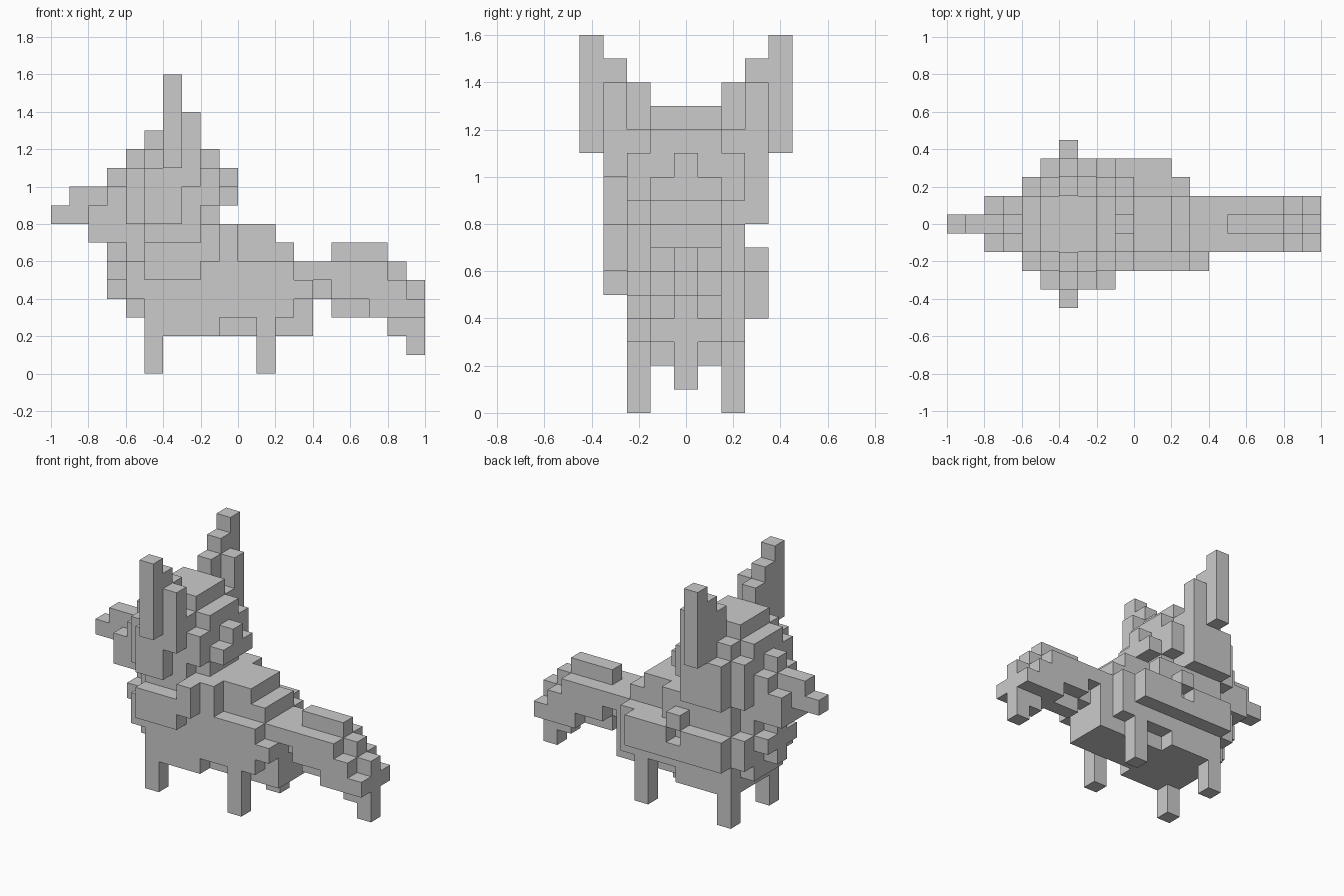
import bpy, bmesh
from mathutils import Vector

if "Cube" in bpy.data.objects:
    bpy.data.objects.remove(bpy.data.objects["Cube"])

V = 0.1          # cube size
parts = {}       # part name -> set of cells
taken = set()    # every filled cell


def box(part, x0, x1, j0, j1, z0, z1, sides=(1, -1)):
    """Fill cells x0..x1, z0..z1 (in cubes) at |row| j0..j1, mirrored over y."""
    cells = parts.setdefault(part, set())
    for s in sides:
        for i in range(x0, x1):
            for j in range(j0, j1 + 1):
                for k in range(z0, z1):
                    c = (i, s * j, k)
                    if c not in taken:
                        taken.add(c)
                        cells.add(c)


L, R = (1,), (-1,)   # +y side only, -y side only

# Snout and nose
box("nose", -10, -9, 0, 0, 8, 9)
box("nose", -9, -8, 0, 0, 8, 10)
box("snout", -8, -7, 0, 1, 7, 9)
box("snout", -8, -7, 0, 0, 9, 10)
box("snout", -7, -6, 0, 1, 7, 10)
box("snout", -7, -6, 0, 0, 10, 11)

# Head
box("head", -6, -5, 0, 1, 7, 12)
box("head", -6, -5, 2, 2, 8, 11)
box("head", -5, -2, 0, 1, 7, 13)
box("head", -5, -2, 2, 2, 7, 12)
box("head", -2, -1, 0, 1, 8, 12)
box("head", -2, -1, 2, 2, 9, 11)
box("head", -1, 0, 0, 1, 9, 10)
box("head", -1, 0, 0, 0, 10, 11)
box("cheek", -5, -3, 3, 3, 8, 11)
box("cheek", -3, -2, 3, 3, 8, 10, L)

# Ears
box("ear", -4, -3, 4, 4, 11, 16)
box("ear", -4, -3, 3, 3, 11, 15)
box("ear", -4, -3, 2, 2, 12, 14)
box("ear", -3, -2, 3, 3, 10, 14)

# Chest
box("chest", -7, -6, 0, 0, 4, 7)
box("chest", -7, -6, 1, 1, 5, 6)
box("chest", -6, -5, 0, 1, 3, 7)
box("chest", -6, -5, 2, 2, 4, 6)

# Body, stepping down towards the tail
box("body", -5, 2, 0, 1, 2, 8)
box("body", 2, 3, 0, 1, 2, 7)
box("body", 3, 4, 0, 1, 2, 6)
box("body", -5, -1, 2, 2, 2, 8)
box("body", -1, 0, 2, 2, 3, 8)
box("body", 0, 3, 2, 2, 3, 6)
box("body", 3, 4, 2, 2, 4, 5, R)

# Side ruffs, different on each side
box("side_ruff", -5, -2, 3, 3, 5, 6, R)
box("side_ruff", -5, -1, 3, 3, 6, 7, R)
box("side_ruff", -2, -1, 3, 3, 7, 8, R)
box("side_slab", -5, 2, 3, 3, 4, 5, L)
box("side_slab", -5, -2, 3, 3, 5, 6, L)
box("side_slab", -1, 2, 3, 3, 5, 6, L)
box("side_slab", -2, -1, 3, 3, 6, 7, L)

# Legs
box("front_leg", -5, -4, 2, 2, 0, 2)
box("back_leg", 1, 2, 2, 2, 0, 3)

# Tail: centre row (x0, x1, z0, z1), then side rows
for x0, x1, z0, z1 in [(4, 5, 4, 6), (5, 8, 3, 7), (8, 9, 2, 6), (9, 10, 1, 5)]:
    box("tail", x0, x1, 0, 0, z0, z1)
for x0, x1, z0, z1 in [(4, 5, 5, 6), (5, 7, 4, 6), (7, 8, 3, 6), (8, 9, 3, 5), (9, 10, 3, 4)]:
    box("tail", x0, x1, 1, 1, z0, z1)

# Skin each part: only faces that touch open air
DIRS = [Vector(d) for d in ((1, 0, 0), (-1, 0, 0), (0, 1, 0), (0, -1, 0), (0, 0, 1), (0, 0, -1))]
for name, cells in parts.items():
    bm = bmesh.new()
    for c in sorted(cells):
        mid = Vector(c) + Vector((0.5, 0, 0.5))
        for d in DIRS:
            if tuple(int(a + b) for a, b in zip(c, d)) in taken:
                continue
            u = Vector((d.y, d.z, d.x))
            w = d.cross(u)
            corners = [(-1, -1), (1, -1), (1, 1), (-1, 1)]
            bm.faces.new([bm.verts.new((mid + (d + u * a + w * b) * 0.5) * V) for a, b in corners])
    bmesh.ops.remove_doubles(bm, verts=bm.verts[:], dist=0.001)
    bmesh.ops.dissolve_limit(bm, angle_limit=0.01, verts=bm.verts[:], edges=bm.edges[:])
    mesh = bpy.data.meshes.new(name)
    bm.to_mesh(mesh)
    bm.free()
    bpy.context.collection.objects.link(bpy.data.objects.new(name, mesh))
